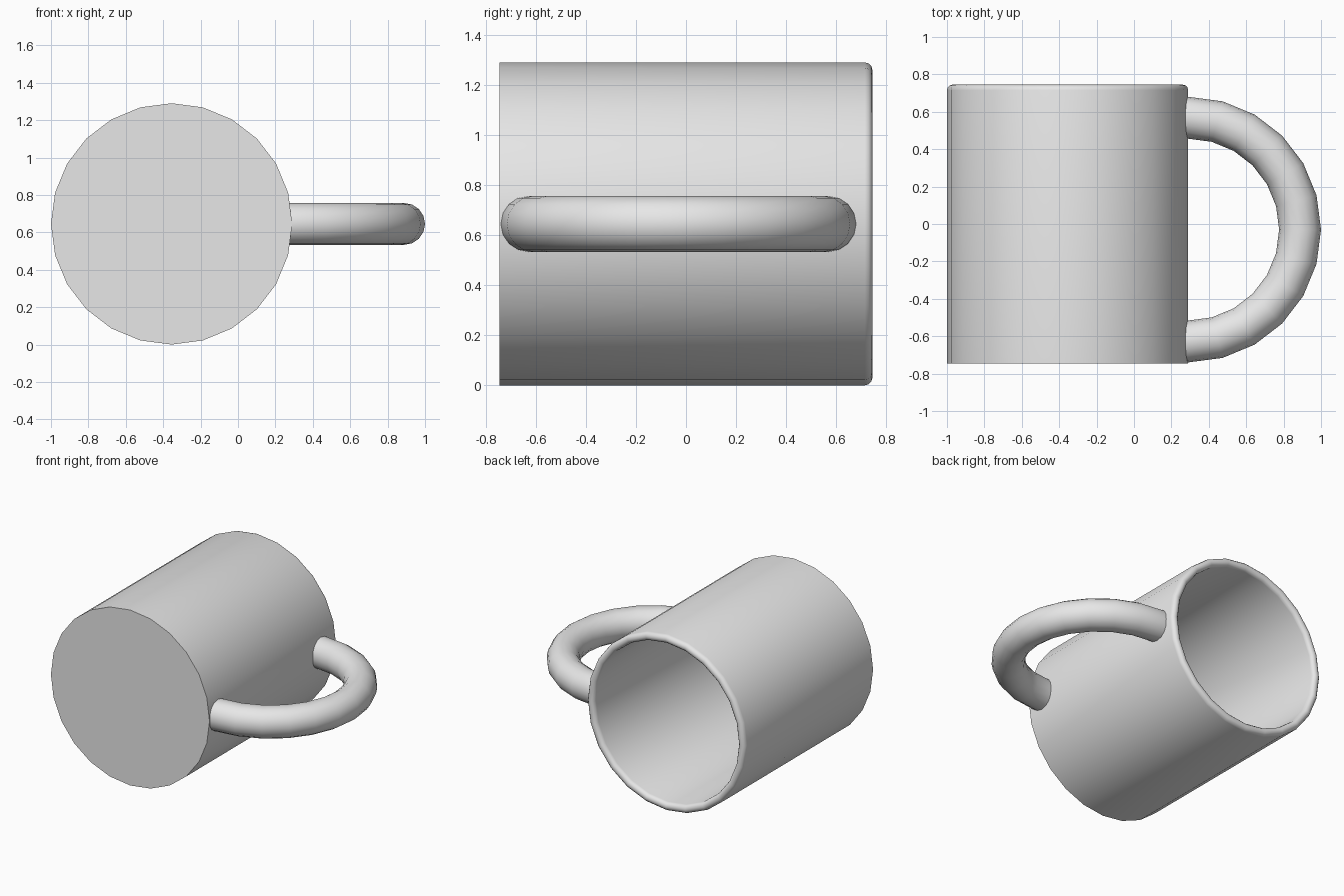
import bpy
import bmesh
from math import sin, cos, pi, radians
from mathutils import Vector

cube = bpy.data.objects.get("Cube")
if cube:
    bpy.data.objects.remove(cube, do_unlink=True)

# Shared grey material
grey = bpy.data.materials.new("plain grey")
grey.use_nodes = True
grey.diffuse_color = (0.8, 0.8, 0.8, 1)
grey.node_tree.nodes["Principled BSDF"].inputs["Base Color"].default_value = grey.diffuse_color


def loft(name, rings):
    """Skin a list of closed rings and cap both ends."""
    bm = bmesh.new()
    loops = [[bm.verts.new(p) for p in ring] for ring in rings]
    for a, b in zip(loops, loops[1:]):
        n = len(a)
        for i in range(n):
            j = (i + 1) % n
            bm.faces.new((a[i], a[j], b[j], b[i]))
    bm.faces.new(loops[0])
    bm.faces.new(loops[-1])
    bmesh.ops.recalc_face_normals(bm, faces=bm.faces)
    mesh = bpy.data.meshes.new(name)
    bm.to_mesh(mesh)
    bm.free()
    mesh.materials.append(grey)
    obj = bpy.data.objects.new(name, mesh)
    bpy.context.collection.objects.link(obj)
    bpy.ops.object.select_all(action="DESELECT")
    obj.select_set(True)
    bpy.context.view_layer.objects.active = obj
    bpy.ops.object.shade_smooth_by_angle(angle=radians(40))
    return obj


def ring(centre, u, v, radius, sides):
    """Circle of points in the plane of u and v."""
    angles = [2 * pi * i / sides for i in range(sides)]
    return [centre + radius * (u * cos(a) + v * sin(a)) for a in angles]


X, Y, Z = Vector((1, 0, 0)), Vector((0, 1, 0)), Vector((0, 0, 1))

# Mug body: lying on its side, base to the front, open rounded rim to the back
RADIUS, HALF, LIP = 0.645, 0.745, 0.03
axis = Vector((RADIUS - 1, 0, RADIUS))
profile = [(RADIUS, -HALF)]
for i in range(7):
    t = pi * i / 6
    profile.append((RADIUS - LIP + LIP * cos(t), HALF - LIP + LIP * sin(t)))
profile.append((RADIUS - 2 * LIP, -HALF + 2 * LIP))
loft("mug_body", [ring(axis + Y * y, X, Z, r, 24) for r, y in profile])

# Handle: half ring whose ends sink into the mug wall
TUBE, BEND = 0.112, 0.598
centre = Vector((0.29, -0.03, RADIUS))
rings = [ring(centre - Y * BEND - X * 0.04, -Y, Z, TUBE, 16)]
for i in range(13):
    t = -pi / 2 + pi * i / 12
    out = X * cos(t) + Y * sin(t)
    rings.append(ring(centre + out * BEND, out, Z, TUBE, 16))
rings.append(ring(centre + Y * BEND - X * 0.04, Y, Z, TUBE, 16))
loft("handle", rings)
